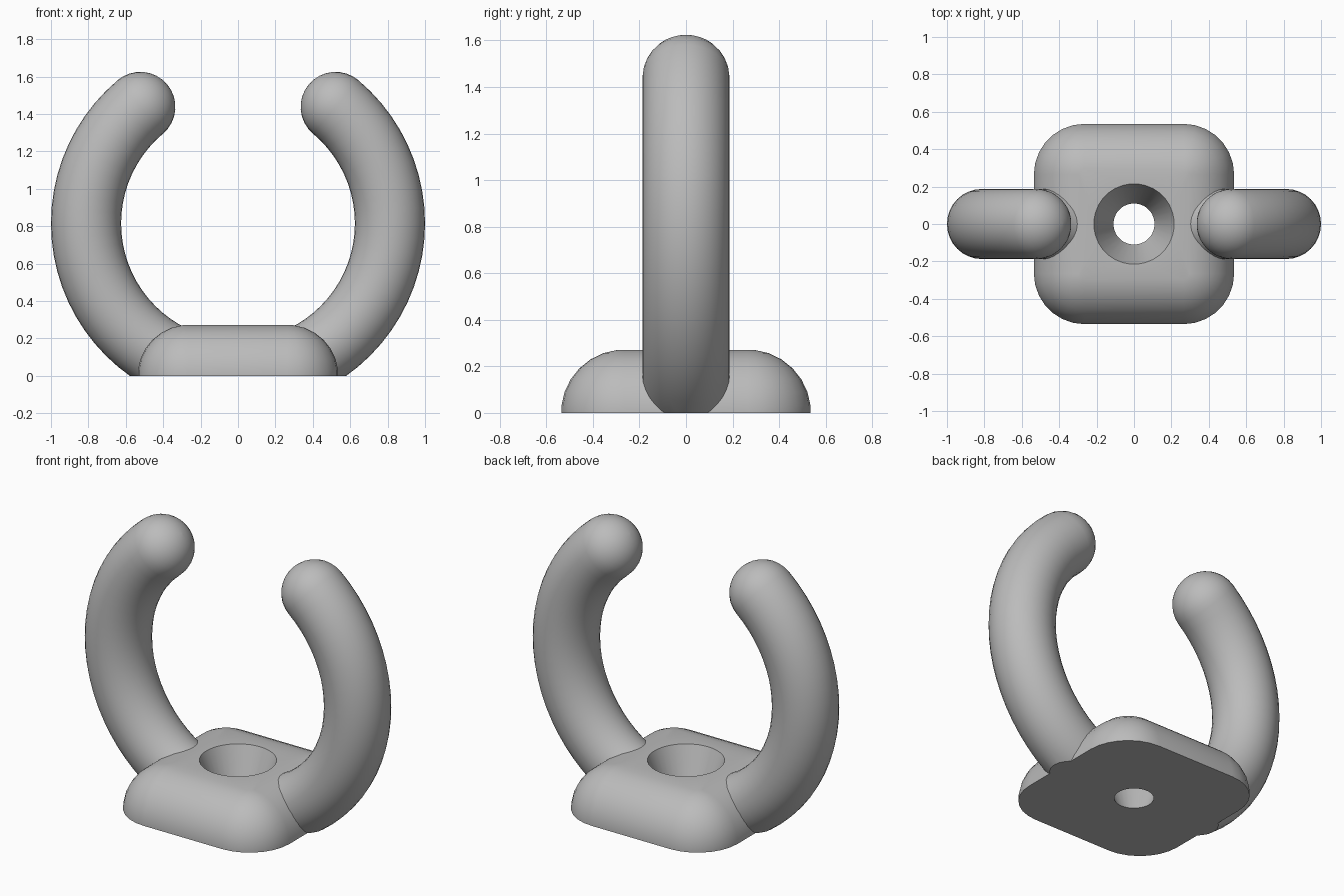
import bpy, bmesh
from math import sin, cos, radians, pi
from mathutils import Vector

if "Cube" in bpy.data.objects:
    bpy.data.objects.remove(bpy.data.objects["Cube"])

grey = bpy.data.materials.new("plain grey")
grey.use_nodes = True
colour = (0.5, 0.5, 0.5, 1)
grey.diffuse_color = colour
grey.node_tree.nodes["Principled BSDF"].inputs["Base Color"].default_value = colour


def loft(name, loops, closed=False, clip_floor=False):
    """Skin a list of equal-length point loops; either join the ends or cap them."""
    bm = bmesh.new()
    rings = [[bm.verts.new(p) for p in loop] for loop in loops]
    pairs = list(zip(rings, rings[1:]))
    if closed:
        pairs.append((rings[-1], rings[0]))
    for a, b in pairs:
        for i in range(len(a)):
            j = (i + 1) % len(a)
            bm.faces.new((a[i], a[j], b[j], b[i]))
    if not closed:
        bm.faces.new(rings[0])
        bm.faces.new(rings[-1])
    bmesh.ops.remove_doubles(bm, verts=bm.verts[:], dist=0.0005)
    if clip_floor:
        cut = bmesh.ops.bisect_plane(
            bm, geom=bm.verts[:] + bm.edges[:] + bm.faces[:],
            plane_co=(0, 0, 0), plane_no=(0, 0, -1), clear_outer=True)
        edges = [e for e in cut["geom_cut"] if isinstance(e, bmesh.types.BMEdge)]
        bmesh.ops.holes_fill(bm, edges=edges, sides=0)
    bmesh.ops.recalc_face_normals(bm, faces=bm.faces[:])
    mesh = bpy.data.meshes.new(name)
    bm.to_mesh(mesh)
    bm.free()
    mesh.materials.append(grey)
    obj = bpy.data.objects.new(name, mesh)
    bpy.context.collection.objects.link(obj)
    bpy.ops.object.select_all(action="DESELECT")
    obj.select_set(True)
    bpy.context.view_layer.objects.active = obj
    bpy.ops.object.shade_smooth_by_angle(angle=radians(30))
    return obj


# Base: rounded block with a conical screw hole
CORNER, ROUND, STEPS = 0.265, 0.272, 7
COUNT = 4 * (STEPS + 1)


def rounded_square(radius, z):
    points = []
    for q in range(4):
        mid = q * pi / 2 + pi / 4
        cx = CORNER if cos(mid) > 0 else -CORNER
        cy = CORNER if sin(mid) > 0 else -CORNER
        for k in range(STEPS + 1):
            a = (q + k / STEPS) * pi / 2
            points.append((cx + radius * cos(a), cy + radius * sin(a), z))
    return points


def circle(radius, z):
    angles = [(i + 0.5) * 2 * pi / COUNT for i in range(COUNT)]
    return [(radius * cos(a), radius * sin(a), z) for a in angles]


half_step = pi / (4 * STEPS)
rises = [half_step * (2 * i + 1) for i in range(STEPS)]
shell = [rounded_square(ROUND * cos(rises[0]), 0)]
shell += [rounded_square(ROUND * cos(t), ROUND * sin(t)) for t in rises]
top = ROUND * sin(rises[-1])
loft("base", shell + [circle(0.215, top), circle(0.11, 0)], closed=True)

# Arms: curved tubes with round tips, cut flat at the floor
RING, TUBE, CENTRE, SIDES = 0.8125, 0.1875, 0.815, 32
START, END = -65, 50


def tube_ring(angle, side, radius=TUBE, push=0):
    a = radians(angle)
    out = Vector((cos(a), 0, sin(a)))
    along = Vector((-sin(a), 0, cos(a)))
    middle = Vector((0, 0, CENTRE)) + out * RING + along * push
    ring = []
    for i in range(SIDES):
        t = 2 * pi * i / SIDES
        p = middle + out * (radius * cos(t)) + Vector((0, radius * sin(t), 0))
        ring.append((p.x * side, p.y, p.z))
    return ring


for name, side in (("left_arm", 1), ("right_arm", -1)):
    loops = [tube_ring(a, side) for a in range(START, END + 1, 5)]
    for step in range(1, 9):
        t = min(step * pi / 16, pi / 2 - 0.02)
        loops.append(tube_ring(END, side, TUBE * cos(t), TUBE * sin(t)))
    loft(name, loops, clip_floor=True)
